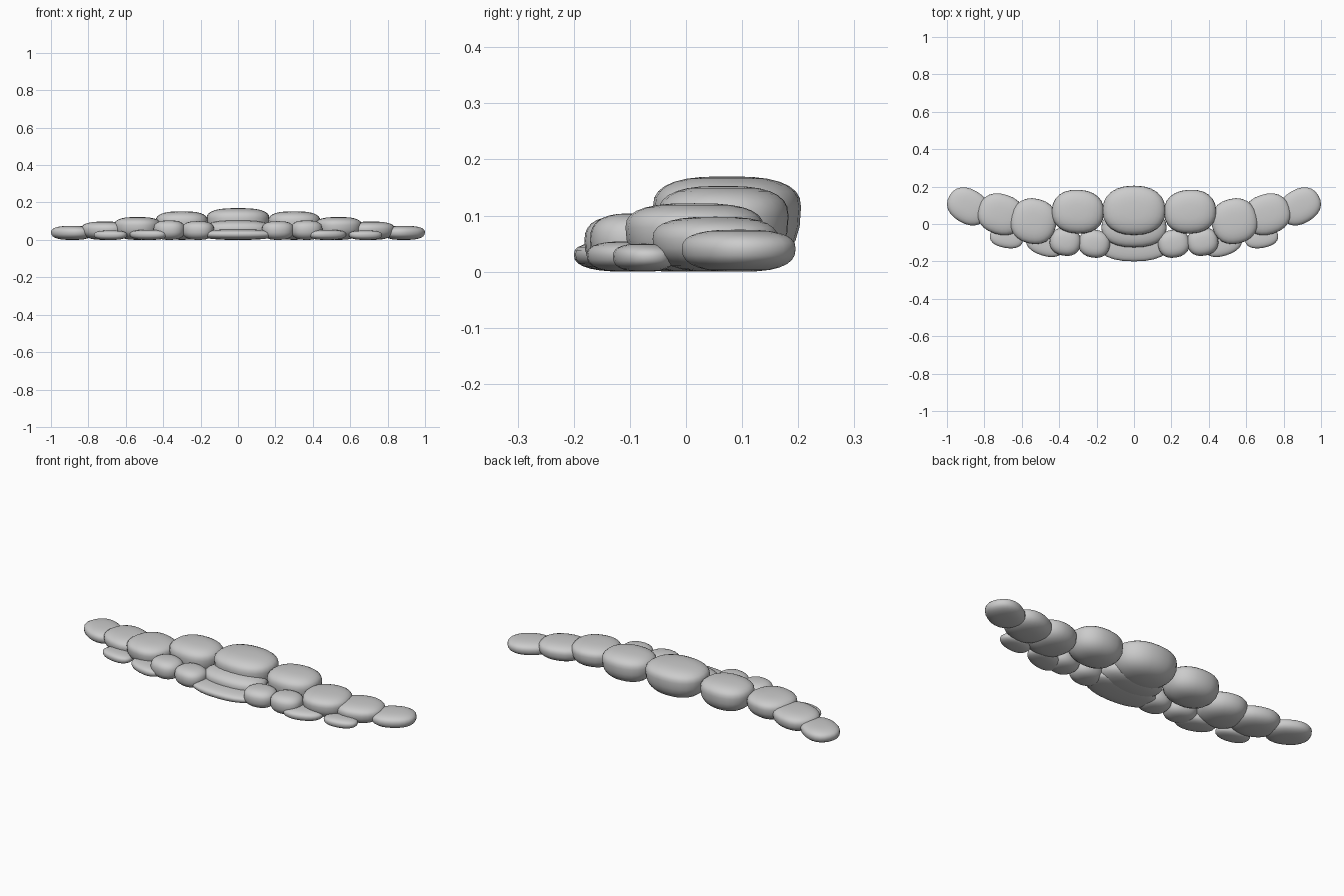
import bpy
import math

cube = bpy.data.objects.get("Cube")
if cube:
    bpy.data.objects.remove(cube, do_unlink=True)

stone = bpy.data.materials.new("pale grey")
stone.use_nodes = True
GREY = (0.6, 0.6, 0.6, 1)
stone.diffuse_color = GREY
stone.node_tree.nodes["Principled BSDF"].inputs["Base Color"].default_value = GREY


def soften(value, power):
    """Signed power that turns a sphere into a rounder, boxier pebble."""
    return math.copysign(abs(value) ** power, value)


def puff(name, x, y, rx, ry, height, belly=0.55, turn=0):
    """Flattened pebble resting on the ground, widest at height * belly."""
    bpy.ops.mesh.primitive_uv_sphere_add(segments=24, ring_count=14, radius=1)
    obj = bpy.context.object
    obj.name = name
    for v in obj.data.vertices:
        flat = math.hypot(v.co.x, v.co.y)
        angle = math.atan2(v.co.y, v.co.x)
        ring = soften(flat, 0.72)
        rise = soften(v.co.z, 0.8)
        v.co.x = rx * ring * soften(math.cos(angle), 0.88)
        v.co.y = ry * ring * soften(math.sin(angle), 0.88)
        v.co.z = height * (belly + rise * (1 - belly if rise > 0 else belly))
    obj.location = (x, y, 0)
    obj.rotation_euler.z = math.radians(turn)
    obj.data.materials.append(stone)
    bpy.ops.object.shade_smooth()


def pair(name, x, y, rx, ry, height, belly=0.55, turn=0):
    """Matching puffs on the left and right."""
    puff("left_" + name, x, y, rx, ry, height, belly, turn)
    puff("right_" + name, -x, y, rx, ry, height, belly, -turn)


# Back row, stepping down and curving backwards to the tips
puff("centre_back_puff", 0, 0.073, 0.168, 0.132, 0.17, 0.68)
pair("inner_back_puff", 0.3, 0.066, 0.14, 0.117, 0.153, 0.65, 3)
pair("middle_back_puff", 0.537, 0.015, 0.123, 0.121, 0.122, 0.65, 14)
pair("outer_back_puff", 0.712, 0.052, 0.125, 0.108, 0.098, 0.6, 18)
pair("tip_puff", 0.887, 0.094, 0.115, 0.092, 0.075, 0.55, 30)

# Front row, lower and tucked against the back row
puff("centre_middle_puff", 0, -0.02, 0.175, 0.105, 0.105)
puff("centre_front_puff", 0, -0.1, 0.2, 0.1, 0.056)
pair("inner_front_puff", 0.213, -0.105, 0.085, 0.075, 0.1, 0.55, 10)
pair("middle_front_puff", 0.367, -0.095, 0.084, 0.075, 0.104, 0.55, 10)
pair("outer_front_puff", 0.475, -0.105, 0.105, 0.065, 0.054, 0.55, 18)
pair("end_front_puff", 0.682, -0.075, 0.09, 0.053, 0.05, 0.55, 10)
